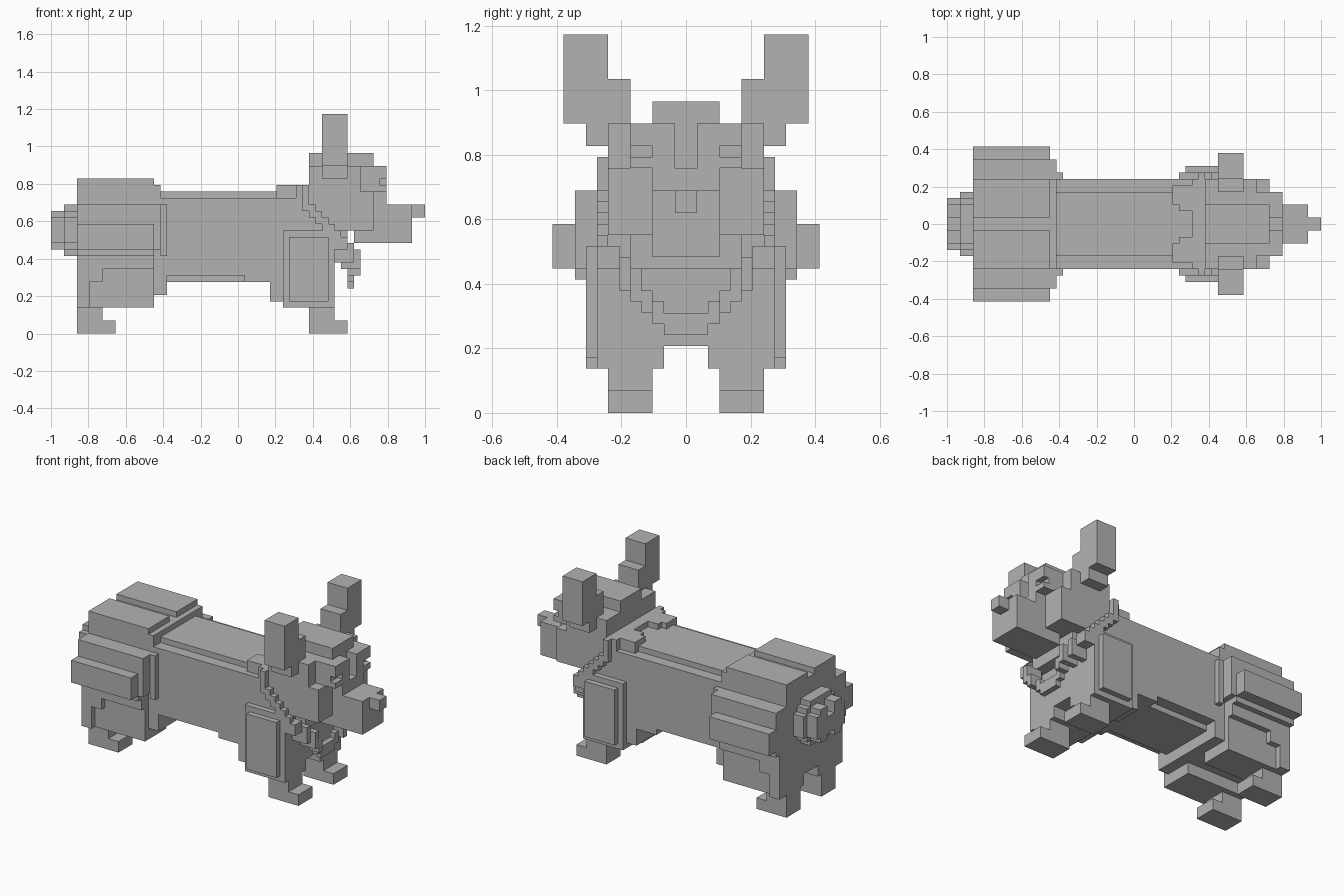
import bpy, bmesh

if "Cube" in bpy.data.objects:
    bpy.data.objects.remove(bpy.data.objects["Cube"])

U = 1 / 29  # size of one block unit

grey = bpy.data.materials.new("plain_grey")
grey.diffuse_color = (0.45, 0.45, 0.45, 1)
grey.use_nodes = True
grey.node_tree.nodes["Principled BSDF"].inputs["Base Color"].default_value = grey.diffuse_color


def add_box(bm, x0, x1, y0, y1, z0, z1):
    v = [bm.verts.new((x * U, y * U, z * U))
         for x in (x0, x1) for y in (y0, y1) for z in (z0, z1)]
    for f in ((0, 1, 3, 2), (4, 6, 7, 5), (0, 4, 5, 1),
              (2, 3, 7, 6), (0, 2, 6, 4), (1, 5, 7, 3)):
        bm.faces.new([v[i] for i in f])


def part(name, *boxes):
    """Boxes are (x0, x1, y0, y1, z0, z1); y0 = 0 spans the middle, y0 > 0 is mirrored."""
    bm = bmesh.new()
    for x0, x1, y0, y1, z0, z1 in boxes:
        if y0 == 0:
            add_box(bm, x0, x1, -y1, y1, z0, z1)
        else:
            add_box(bm, x0, x1, y0, y1, z0, z1)
            add_box(bm, x0, x1, -y1, -y0, z0, z1)
    bmesh.ops.recalc_face_normals(bm, faces=bm.faces)
    mesh = bpy.data.meshes.new(name)
    bm.to_mesh(mesh)
    bm.free()
    mesh.materials.append(grey)
    ob = bpy.data.objects.new(name, mesh)
    bpy.context.collection.objects.link(ob)
    return ob


# Long trunk with a stepped back and belly
part("trunk",
     (-12, 10, 0, 7, 9, 20),
     (-12, 10, 0, 5, 20, 21),
     (-12, 10, 0, 3, 21, 22),
     (-12, 5, 0, 5, 8, 9),
     (1, 5, 5, 7, 8, 9))
part("back_ridge", (-12, 9, 5, 7, 20, 21), (-12, 9, 3, 5, 21, 22))

# Chest, shoulders and front legs
part("chest", (5, 15, 0, 7, 6, 16), (5, 7, 2, 7, 5, 6), (7, 15, 2, 7, 4, 6))
part("shoulder_plate", (7, 15, 7, 8, 4, 16), (8, 14, 8, 9, 5, 15))
part("front_leg", (11, 15, 3, 7, 0, 4))
part("front_paw", (15, 17, 3, 7, 0, 2))

# Rounded haunches with a groove along the top
part("haunch",
     (-25, -13, 0, 7, 20, 23),
     (-25, -13, 1, 7, 23, 24),
     (-25, -13, 0, 10, 12, 20),
     (-25, -13, 10, 12, 13, 17))
part("haunch_front_steps",
     (-13, -12, 0, 7, 20, 23),
     (-13, -12, 0, 10, 13, 20),
     (-12, -11, 0, 8, 12, 20))

# Thighs and rear legs
part("thigh",
     (-25, -13, 0, 8, 6, 12),
     (-25, -13, 2, 8, 4, 6),
     (-13, -11, 0, 7, 6, 13),
     (-25, -13, 8, 9, 10, 12),
     (-25, -21, 8, 9, 8, 10),
     (-25, -23, 8, 9, 4, 8))
part("rear_leg", (-25, -21, 3, 7, 0, 4))
part("rear_paw", (-21, -19, 3, 7, 0, 2))

# Puffy tail
part("tail",
     (-27, -25, 0, 3, 12, 20),
     (-27, -25, 3, 4, 13, 19),
     (-27, -25, 4, 5, 14, 18),
     (-29, -27, 0, 1, 14, 17),
     (-29, -27, 1, 3, 13, 19),
     (-29, -27, 3, 4, 14, 18))

# Neck and the mantle behind it
part("neck", (10, 15, 0, 7, 14, 22), (15, 17, 0, 5, 13, 16))
part("mantle",
     (6, 11, 3, 6, 21, 23),
     (7, 11, 2, 3, 22, 23),
     (9, 11, 0, 2, 22, 23),
     (9, 11, 6, 7, 20, 23))

# Collar: diagonal steps on the sides, then a V across the chest
part("collar_side",
     (10, 11, 7, 8, 19, 23),
     *[(11 + i, 12 + i, 7, 8, 18 - i, 20 - i) for i in range(5)])
part("collar_front",
     (15, 17, 6, 8, 13, 15),
     (15, 18, 5, 6, 11, 14),
     (16, 19, 4, 5, 10, 13),
     (17, 19, 3, 4, 9, 11),
     (17, 18, 2, 3, 8, 10),
     (17, 18, 0, 2, 7, 9))

# Head with brows, eye notches, muzzle and nose
part("skull",
     (11, 19, 0, 7, 20, 26),
     (13, 19, 0, 7, 16, 20),
     (11, 21, 0, 3, 26, 28),
     (19, 21, 0, 5, 16, 26),
     (19, 21, 5, 7, 16, 22))
part("brow",
     (21, 22, 1, 5, 22, 26),
     (22, 23, 1, 5, 24, 26),
     (22, 23, 1, 3, 23, 24),
     (22, 23, 1, 5, 22, 23))
part("muzzle",
     (18, 23, 0, 3, 14, 22),
     (23, 27, 0, 3, 14, 20))
part("nose", (27, 29, 0, 1, 18, 20))

# Ears
part("ear", (13, 17, 5, 9, 24, 30), (13, 17, 7, 11, 26, 34))
